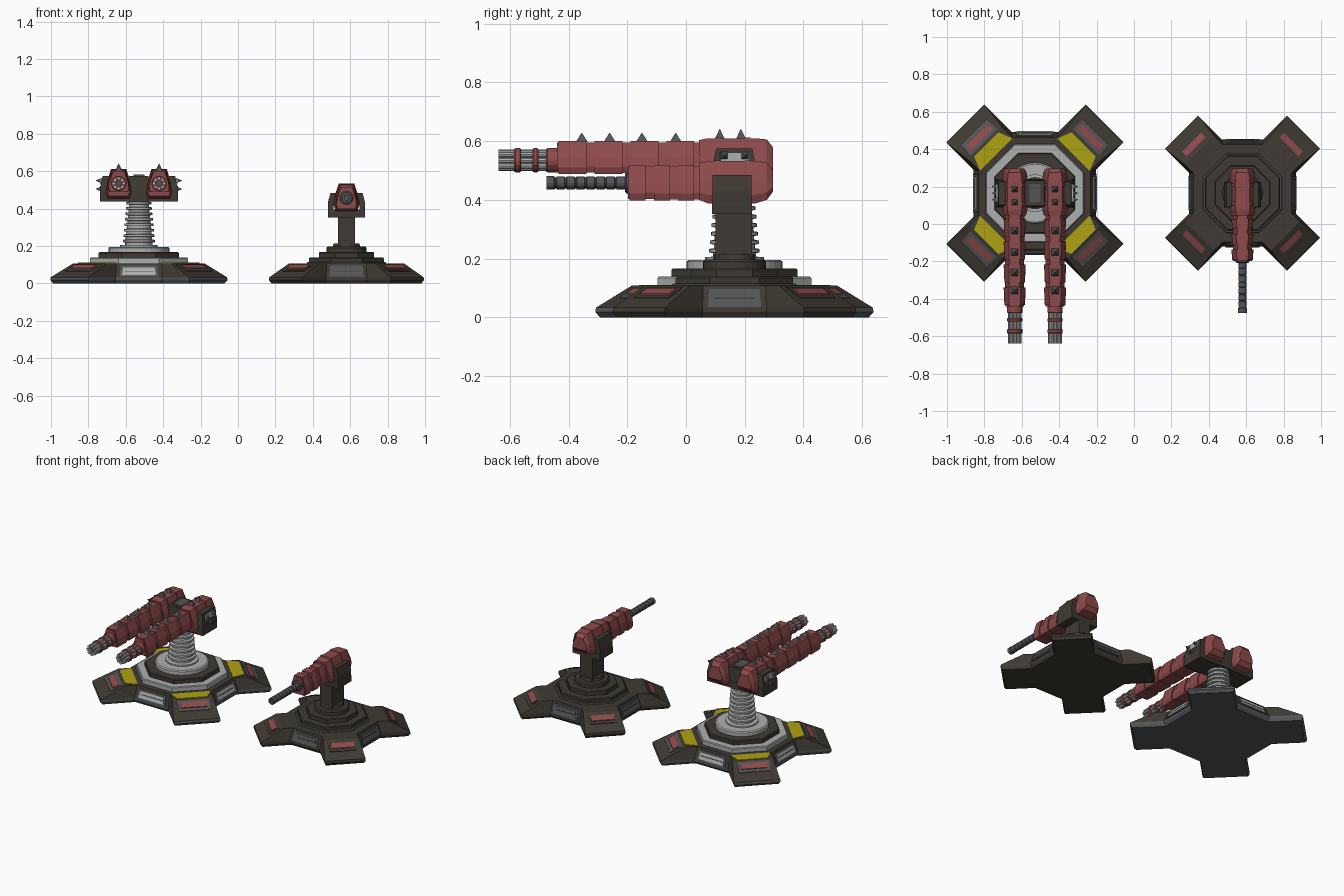
import bpy, bmesh, math
from math import cos, sin, pi, sqrt

if "Cube" in bpy.data.objects:
    bpy.data.objects.remove(bpy.data.objects["Cube"])

def material(name, r, g, b):
    m = bpy.data.materials.new(name)
    m.diffuse_color = (r, g, b, 1)
    m.use_nodes = True
    m.node_tree.nodes["Principled BSDF"].inputs["Base Color"].default_value = m.diffuse_color
    return m

RED = material("dull red", .27, .068, .07)
BROWN = material("dark brown", .05, .042, .033)
LIGHT = material("light grey", .42, .43, .43)
GREY = material("dark grey", .085, .09, .095)
YELLOW = material("warning yellow", .42, .36, .006)
R2 = sqrt(2)

def loft(name, rings, *mats, rule=None):
    """Skin rings of equal length, cap both ends."""
    bm = bmesh.new()
    vs = [[bm.verts.new(p) for p in ring] for ring in rings]
    n = len(rings[0])
    for a, b in zip(vs, vs[1:]):
        for i in range(n):
            bm.faces.new((a[i], a[(i + 1) % n], b[(i + 1) % n], b[i]))
    bm.faces.new(vs[0])
    bm.faces.new(vs[-1])
    bmesh.ops.recalc_face_normals(bm, faces=bm.faces)
    if rule:
        for f in bm.faces:
            f.material_index = rule(f)
    me = bpy.data.meshes.new(name)
    bm.to_mesh(me)
    bm.free()
    for m in mats:
        me.materials.append(m)
    ob = bpy.data.objects.new(name, me)
    bpy.context.collection.objects.link(ob)
    return ob

def box(name, x0, x1, y0, y1, z0, z1, mat, top=0):
    """Box whose top may be narrowed in x and y."""
    rect = lambda z, t: [(x0 + t, y0 + t, z), (x1 - t, y0 + t, z), (x1 - t, y1 - t, z), (x0 + t, y1 - t, z)]
    return loft(name, [rect(z0, 0), rect(z1, top)], mat)

def lathe(name, cx, c2, prof, mat, n=24, axis="z", turn=0):
    """prof = (radius, position) along z, or along y with c2 as the height."""
    rings = []
    for r, t in prof:
        pts = [(r * cos(2 * pi * i / n + turn), r * sin(2 * pi * i / n + turn)) for i in range(n)]
        rings.append([(cx + a, c2 + b, t) if axis == "z" else (cx + a, t, c2 + b) for a, b in pts])
    return loft(name, rings, mat)

def octagon(name, cx, cy, a, z0, z1, mat):
    r = a / cos(pi / 8)
    lathe(name, cx, cy, [(r, z0), (r, z1 - .005), (r - .005, z1)], mat, 8, turn=pi / 8)

def spike(name, p, h, r, axis):
    """Four-sided pyramid pointing along z or +-x."""
    x, y, z = p
    rings = []
    for s, t in ((r, 0), (.001, h)):
        q = [(-s, -s), (s, -s), (s, s), (-s, s)]
        rings.append([(x + a, y + b, z + t) if axis == 0 else (x + axis * t, y + a, z + b) for a, b in q])
    loft(name, rings, GREY)

# ---------- four-legged bases ----------
def base(tag, cx, cy, s, wall, panel, inner, hazard):
    def place(u, v, z, ang):
        return (cx + s * (u * cos(ang) - v * sin(ang)), cy + s * (u * sin(ang) + v * cos(ang)), z)

    def outline(f, d, w, z):
        h = f - w * R2
        pts = []
        for k in range(4):
            a = k * pi / 2
            p, q = (d + w) / R2, (d - w) / R2
            pts += [place(f, -h, z, a), place(f, h, z, a), place(p, q, z, a), place(q, p, z, a)]
        return pts
    loft(tag + "_base", [outline(.315, .512, .135, 0), outline(.327, .527, .143, .018),
                         outline(.327, .524, .143, .033), outline(.298, .37, .125, .108)],
         BROWN, wall, rule=lambda f: 1 if f.calc_center_median().z < .028 else 0)

    def leg_plate(name, d0, d1, w0, w1, lift, mat, ang):
        zf = lambda d: .108 - max(0, d - .37) * .075 / .154
        q = ((d0, -w0), (d1, -w1), (d1, w1), (d0, w0))
        loft(name, [[place(d, w, zf(d) + o, ang) for d, w in q] for o in (-.004, lift)], mat)

    def side_plate(name, hw, z0, z1, lift, mat, ang):
        ff = lambda z: .327 - (z - .033) * .029 / .075
        q = ((-hw, z0), (hw, z0), (hw - .006, z1), (-hw + .006, z1))
        loft(name, [[place(ff(z) + o, v, z, ang) for v, z in q] for o in (-.004, lift)], mat)

    for k in range(4):
        a = k * pi / 2
        leg_plate(f"{tag}_slot_frame_{k}", .385, .458, .1, .095, .003, GREY if hazard else BROWN, a + pi / 4)
        leg_plate(f"{tag}_leg_slot_{k}", .402, .44, .084, .08, .008, RED, a + pi / 4)
        if hazard:
            leg_plate(f"{tag}_hazard_plate_{k}", .292, .368, .122, .092, .003, YELLOW, a + pi / 4)
        side_plate(f"{tag}_side_frame_{k}", .104, .036, .096, .005, GREY, a)
        side_plate(f"{tag}_side_panel_{k}", .09, .045, .086, .009, panel, a)
        side_plate(f"{tag}_side_groove_{k}", .08, .063, .068, .011, inner, a)

BX, SX, CY = -.53, .58, .165
base("large", BX, CY, 1, GREY, LIGHT, GREY, True)
base("small", SX, CY, .875, BROWN, GREY, BROWN, False)

# stepped plinths
octagon("large_lower_ring", BX, CY, .262, .1, .139, LIGHT)
octagon("large_middle_step", BX, CY, .215, .13, .167, BROWN)
lathe("large_upper_disc", BX, CY, [(.163, .16), (.163, .19), (.155, .196)], LIGHT, 32)
octagon("small_lower_ring", SX, CY, .2, .1, .139, BROWN)
octagon("small_ring_trim", SX, CY, .212, .1, .116, GREY)
octagon("small_middle_step", SX, CY, .148, .13, .167, BROWN)
lathe("small_upper_disc", SX, CY, [(.107, .16), (.107, .19), (.1, .197)], BROWN, 32)

# ribbed column of the large turret
prof = [(.1, .19), (.1, .205)]
for i in range(8):
    z, r = .207 + i * .029, .086 - i * .0028
    prof += [(r - .013, z), (r - .013, z + .012), (r, z + .014), (r, z + .026), (r - .013, z + .028)]
lathe("large_ribbed_column", BX, CY, prof + [(.055, .45)], LIGHT, 24)
# plain column of the small turret
box("small_column", SX - .045, SX + .045, CY - .065, CY + .06, .19, .37, BROWN)
lathe("small_column_collar", SX, CY, [(.075, .19), (.068, .215)], BROWN, 16)

# ---------- gun bodies ----------
def section(cx, y, hb, ht, z0, z1):
    h = z1 - z0
    half = [(hb * .85, z0), (hb, z0 + .2 * h), (hb * .9, z0 + .5 * h), (ht, z1)]
    return [(cx + x, y, z) for x, z in half] + [(cx - x, y, z) for x, z in reversed(half)]

def gun(tag, cx, y0, z0, z1, h0, h1, ribs):
    """Long ribbed receiver plus a chamfered rear housing."""
    loft(tag + "_receiver", [section(cx, y0, .05, .026, z0 + .006, z1 - .004),
                             section(cx, .1, .052, .028, z0 + .002, z1 - .004)], RED)
    pitch = (.05 - y0) / ribs
    for i in range(ribs):
        a = y0 + i * pitch
        loft(f"{tag}_armour_band_{i}", [section(cx, a + .006, .055, .03, z0, z1),
                                        section(cx, a + pitch - .022, .059, .032, z0, z1)], RED)
    loft(tag + "_housing", [section(cx, .045, .06, .034, h0 + .012, h1 - .006),
                            section(cx, .075, .068, .038, h0, h1),
                            section(cx, .235, .068, .038, h0, h1),
                            section(cx, .275, .064, .034, h0 + .012, h1 - .004),
                            section(cx, .296, .052, .026, h0 + .04, h1 - .03)], RED)
    for y in (.1, .2):
        loft(f"{tag}_housing_band_{y}", [section(cx, y, .071, .041, h0 + .01, h1 + .003),
                                         section(cx, y + .02, .071, .041, h0 + .01, h1 + .003)], RED)

# large turret: twin rotary guns
for side in (-1, 1):
    cx = BX + side * .108
    tag = "left_gun" if side < 0 else "right_gun"
    gun(tag, cx, -.44, .488, .6, .455, .61, 4)
    for i, y in enumerate((-.355, -.26, -.15, -.035)):
        spike(f"{tag}_top_spike_{i}", (cx, y, .598), .03, .02, 0)
    for i, y in enumerate((.115, .187)):
        spike(f"{tag}_housing_spike_{i}", (cx, y, .609), .032, .016, 0)
    lathe(tag + "_barrel_core", cx, .535, [(.016, -.42), (.016, -.625)], GREY, 12, "y")
    for i in range(8):
        a = i * pi / 4
        lathe(f"{tag}_barrel_{i}", cx + .027 * cos(a), .535 + .027 * sin(a),
              [(.0095, -.43), (.0095, -.638)], LIGHT, 8, "y")
    for i, (a, b) in enumerate(((-.585, -.562), (-.522, -.503), (-.476, -.43))):
        lathe(f"{tag}_barrel_collar_{i}", cx, .535, [(.038, a), (.041, a + .004), (.041, b - .004), (.038, b)], RED, 16, "y")

    # yoke cheek with panel and outward spikes
    xa, xb = sorted((BX + side * .12, BX + side * .208))
    box(tag + "_yoke_cheek", xa, xb, .088, .24, .438, .5, BROWN)
    box(tag + "_yoke_cheek_top", xa, xb, .088, .24, .5, .575, BROWN, .014)
    xa, xb = sorted((BX + side * .19, BX + side * .207))
    box(tag + "_cheek_panel", xa, xb, .118, .215, .53, .562, LIGHT)
    box(tag + "_cheek_panel_lower", xa, xb + .002, .13, .2, .508, .522, GREY)
    for i, (y, z) in enumerate(((.13, .55), (.2, .55), (.165, .505))):
        spike(f"{tag}_side_spike_{i}", (BX + side * .2, y, z), .03, .014, side)

box("large_yoke_base", BX - .2, BX + .2, .088, .24, .438, .485, BROWN)
box("large_yoke_bridge", BX - .06, BX + .06, .088, .24, .47, .575, BROWN, .008)
box("large_yoke_cap", BX - .03, BX + .03, .115, .215, .57, .582, GREY)

# small turret: single gun
gun("small_gun", SX, -.198, .398, .517, .388, .532, 3)
lathe("small_gun_collar", SX, .458, [(.036, -.17), (.036, -.203), (.03, -.208)], GREY, 16, "y")
prof = [(.022, -.18)]
for i in range(7):
    y = -.21 - i * .034
    prof += [(.022, y), (.022, y - .026), (.019, y - .028), (.019, y - .032)]
prof += [(.023, -.45), (.023, -.475), (.012, -.475), (.012, -.455)]
lathe("small_gun_barrel", SX, .458, prof, GREY, 12, "y")
box("small_yoke_base", SX - .1, SX + .1, .088, .225, .352, .395, BROWN)
for side in (-1, 1):
    cheek = [[(SX + side * (xo - t), y, z) for t, y in ((0, .09), (0, .223), (.03, .223), (.03, .09))]
             for xo, z in ((.1, .36), (.1, .43), (.086, .485))]
    loft("small_yoke_cheek_" + ("left" if side < 0 else "right"), cheek, BROWN)
